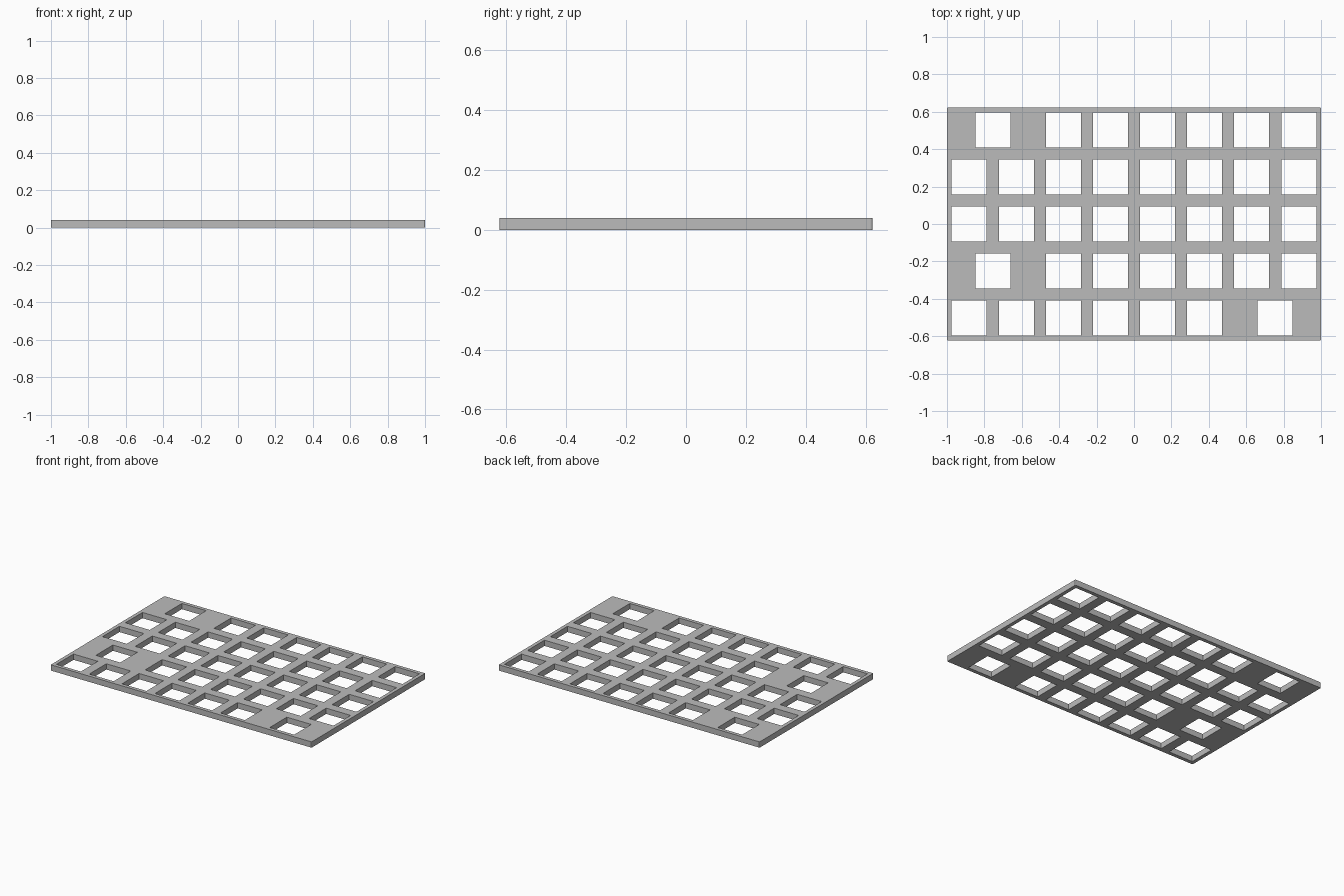
import bpy
import bmesh
from mathutils import Matrix, Vector

if "Cube" in bpy.data.objects:
    bpy.data.objects.remove(bpy.data.objects["Cube"], do_unlink=True)

WIDTH, DEPTH, THICK = 2.0, 1.245, 0.04
PITCH, HOLE = 0.2517, 0.187

# Column positions per row, back to front; a half step is a double-width key
ROWS = [
    [0.5, *range(2, 8)],
    list(range(8)),
    list(range(8)),
    [0.5, *range(2, 8)],
    [*range(6), 6.5],
]


def add_box(bm, centre, size):
    matrix = Matrix.Translation(centre) @ Matrix.Diagonal((*size, 1))
    return bmesh.ops.create_cube(bm, size=1, matrix=matrix)["verts"]


def make_object(name, bm):
    mesh = bpy.data.meshes.new(name)
    bm.to_mesh(mesh)
    bm.free()
    obj = bpy.data.objects.new(name, mesh)
    bpy.context.collection.objects.link(obj)
    return obj


# Plate with slightly rounded upright corners
bm = bmesh.new()
add_box(bm, Vector((0, 0, THICK / 2)), (WIDTH, DEPTH, THICK))
upright = [e for e in bm.edges if abs(e.verts[0].co.z - e.verts[1].co.z) > THICK / 2]
bmesh.ops.bevel(bm, geom=upright, offset=0.006, segments=3, profile=0.5, affect='EDGES')
plate = make_object("switch_plate", bm)

# Square key openings
bm = bmesh.new()
for row, columns in enumerate(ROWS):
    for column in columns:
        centre = Vector(((column - 3.5) * PITCH, (2 - row) * PITCH, THICK / 2))
        add_box(bm, centre, (HOLE, HOLE, THICK * 3))
cutter = make_object("key_hole_cutter", bm)
cutter.hide_render = True

# Cut the openings and drop the cutter
cut = plate.modifiers.new("key_holes", 'BOOLEAN')
cut.operation = 'DIFFERENCE'
cut.solver = 'EXACT'
cut.object = cutter
bpy.context.view_layer.objects.active = plate
plate.select_set(True)
bpy.ops.object.modifier_apply(modifier=cut.name)
bpy.data.objects.remove(cutter, do_unlink=True)

# Plain grey finish
grey = bpy.data.materials.new("plain_grey")
grey.use_nodes = True
colour = (0.5, 0.5, 0.5, 1)
grey.diffuse_color = colour
grey.node_tree.nodes["Principled BSDF"].inputs["Base Color"].default_value = colour
plate.data.materials.clear()
plate.data.materials.append(grey)
for face in plate.data.polygons:
    face.material_index = 0
